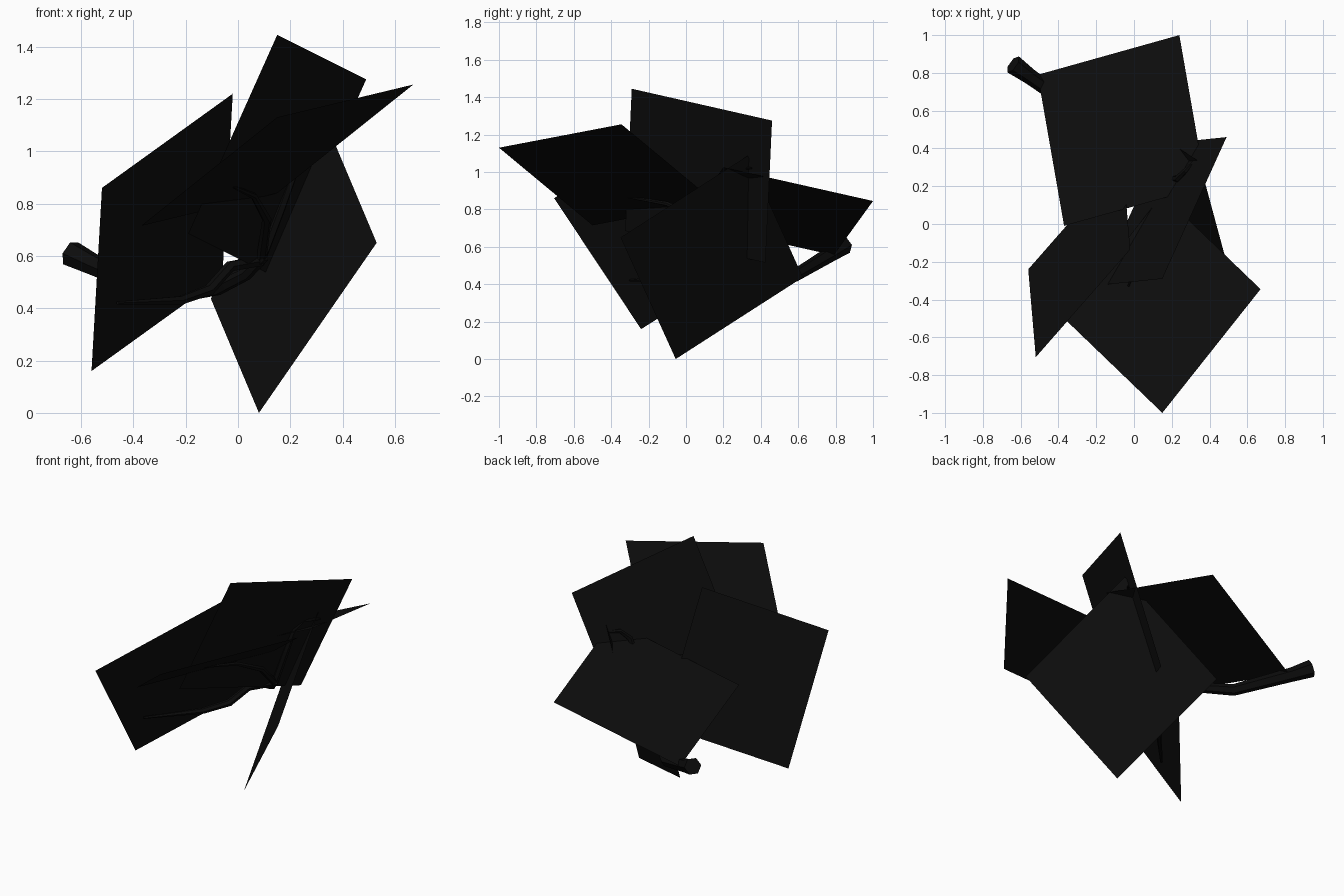
import bpy
from mathutils import Vector

if "Cube" in bpy.data.objects:
    bpy.data.objects.remove(bpy.data.objects["Cube"])


def material(name, rgb):
    m = bpy.data.materials.new(name)
    m.diffuse_color = (*rgb, 1)
    m.use_nodes = True
    m.node_tree.nodes["Principled BSDF"].inputs["Base Color"].default_value = m.diffuse_color
    return m


leaf_mat = material("leaf_black", (0.004, 0.004, 0.004))
bark_mat = material("bark_black", (0.0035, 0.0035, 0.0035))


def leaf_card(name, corner, u, v):
    """Flat square card from one corner and two edge vectors."""
    c, u, v = Vector(corner), Vector(u), Vector(v)
    me = bpy.data.meshes.new(name)
    me.from_pydata([c, c + u, c + u + v, c + v], [], [(0, 1, 2, 3)])
    me.materials.append(leaf_mat)
    ob = bpy.data.objects.new(name, me)
    bpy.context.collection.objects.link(ob)


def branch(name, points):
    """Tapered six-sided twig through (x, y, z, radius) points."""
    cu = bpy.data.curves.new(name, 'CURVE')
    cu.dimensions = '3D'
    cu.bevel_depth = 1.0
    cu.bevel_resolution = 1
    cu.use_fill_caps = True
    sp = cu.splines.new('POLY')
    sp.points.add(len(points) - 1)
    for p, (x, y, z, r) in zip(sp.points, points):
        p.co = (x, y, z, 1)
        p.radius = r
    cu.materials.append(bark_mat)
    ob = bpy.data.objects.new(name, cu)
    bpy.context.collection.objects.link(ob)
    bpy.ops.object.select_all(action='DESELECT')
    ob.select_set(True)
    bpy.context.view_layer.objects.active = ob
    bpy.ops.object.convert(target='MESH')
    bpy.ops.object.shade_smooth_by_angle()


# Five square foliage cards
leaf_card("leaf_card_left", (-0.52, -0.705, 0.86), (-0.04, 0.465, -0.70), (0.50, 0.57, 0.36))
leaf_card("leaf_card_upper", (0.15, -0.29, 1.445), (0.34, 0.75, -0.17), (-0.34, -0.035, -0.76))
leaf_card("leaf_card_front", (0.15, -1.0, 1.13), (0.52, 0.655, 0.125), (-0.52, 0.50, -0.415))
leaf_card("leaf_card_right", (0.08, -0.055, 0.0), (0.45, -0.295, 0.65), (-0.184, 0.68, 0.437))
leaf_card("leaf_card_back", (0.24, 1.0, 0.845), (-0.75, -0.21, -0.29), (0.14, -0.80, 0.18))

# Main stem, thick at the back left, thinning towards the fork
branch("main_stem", [(-0.64, 0.845, 0.61, 0.052), (-0.55, 0.78, 0.565, 0.042),
                     (-0.27, 0.58, 0.445, 0.034), (-0.08, 0.40, 0.475, 0.028),
                     (0.03, 0.30, 0.53, 0.025), (0.10, 0.23, 0.60, 0.022)])
# Side twigs
branch("upper_twig", [(0.08, 0.25, 0.57, 0.022), (0.16, 0.24, 0.78, 0.022),
                      (0.23, 0.24, 0.97, 0.018), (0.27, 0.28, 1.02, 0.014),
                      (0.34, 0.35, 1.02, 0.005)])
branch("left_twig", [(0.08, 0.25, 0.58, 0.022), (-0.03, 0.15, 0.56, 0.022),
                     (-0.11, 0.07, 0.47, 0.022), (-0.22, -0.04, 0.43, 0.018),
                     (-0.46, -0.30, 0.42, 0.007)])
branch("front_twig", [(0.09, 0.24, 0.59, 0.02), (0.11, 0.08, 0.74, 0.018),
                      (0.06, -0.10, 0.83, 0.013), (-0.03, -0.33, 0.87, 0.005)])
